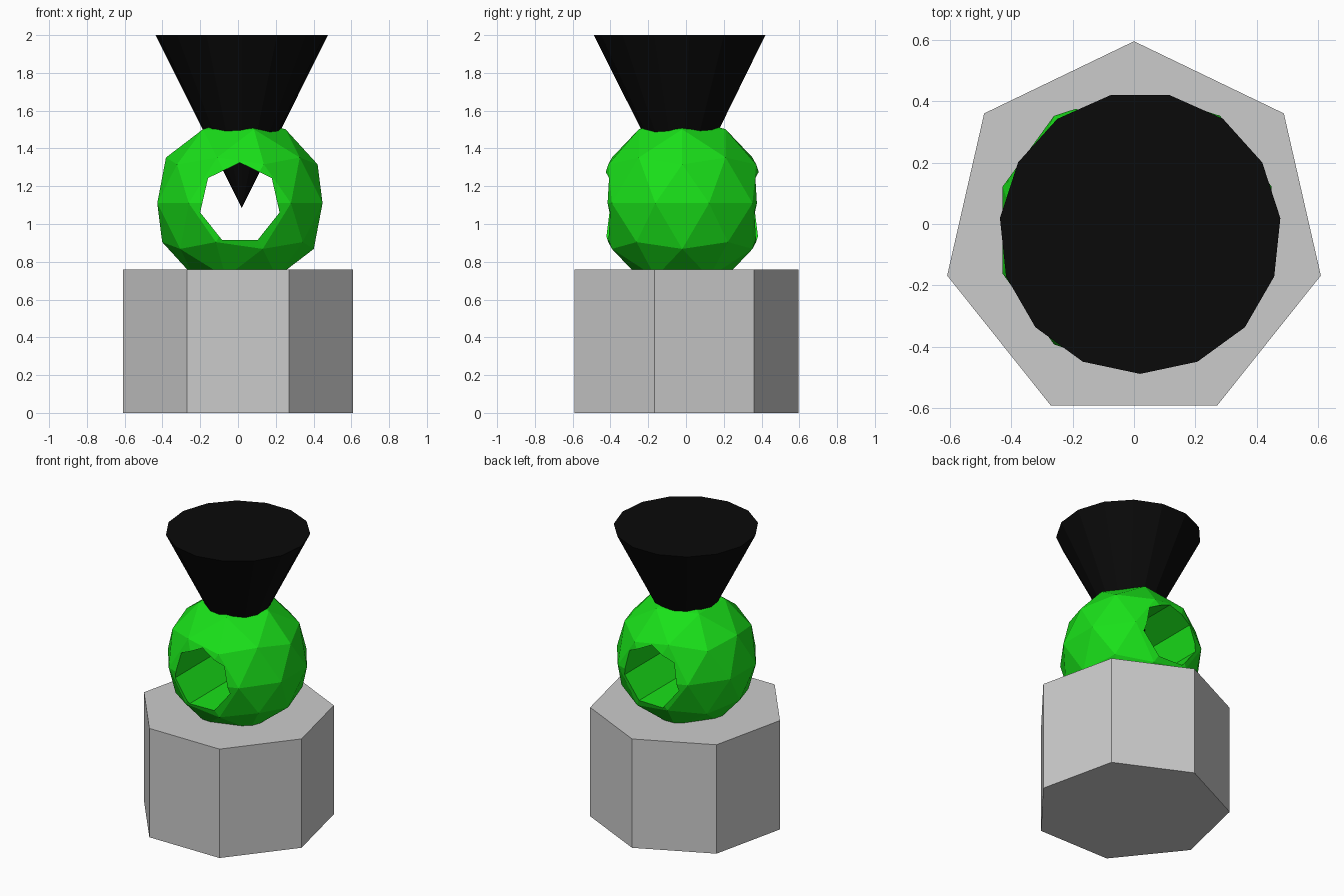
import bpy
from math import radians

if "Cube" in bpy.data.objects:
    bpy.data.objects.remove(bpy.data.objects["Cube"])


def paint(obj, name, rgb):
    mat = bpy.data.materials.new(name)
    mat.diffuse_color = (*rgb, 1)
    mat.use_nodes = True
    mat.node_tree.nodes["Principled BSDF"].inputs["Base Color"].default_value = mat.diffuse_color
    obj.data.materials.append(mat)


def named(name):
    obj = bpy.context.object
    obj.name = name
    return obj


# Seven-sided pedestal
bpy.ops.mesh.primitive_cylinder_add(vertices=7, radius=0.624, depth=0.76,
                                    location=(0, -0.029, 0.38))
named("pedestal")

# Faceted ball resting in the pedestal
bpy.ops.mesh.primitive_ico_sphere_add(subdivisions=2, radius=0.46,
                                      location=(0.01, -0.02, 1.11))
ball = named("ball")
paint(ball, "green", (0.01, 0.75, 0.01))

# Seven-sided hole through the ball, front to back
bpy.ops.mesh.primitive_cylinder_add(vertices=7, radius=0.2157, depth=2,
                                    location=(0.01, -0.02, 1.109),
                                    rotation=(radians(90), 0, 0))
cutter = named("hole_cutter")
cutter.hide_render = True
hole = ball.modifiers.new("hole", 'BOOLEAN')
hole.operation = 'DIFFERENCE'
hole.solver = 'EXACT'
hole.object = cutter
bpy.context.view_layer.objects.active = ball
bpy.ops.object.modifier_apply(modifier=hole.name)
bpy.data.objects.remove(cutter)

# Inverted cone, tip poking into the hole
bpy.ops.mesh.primitive_cone_add(vertices=15, radius1=0.459, radius2=0,
                                depth=0.915, location=(0.02, -0.029, 1.5425),
                                rotation=(radians(180), 0, 0))
paint(named("inverted_cone"), "black", (0.003, 0.003, 0.003))
